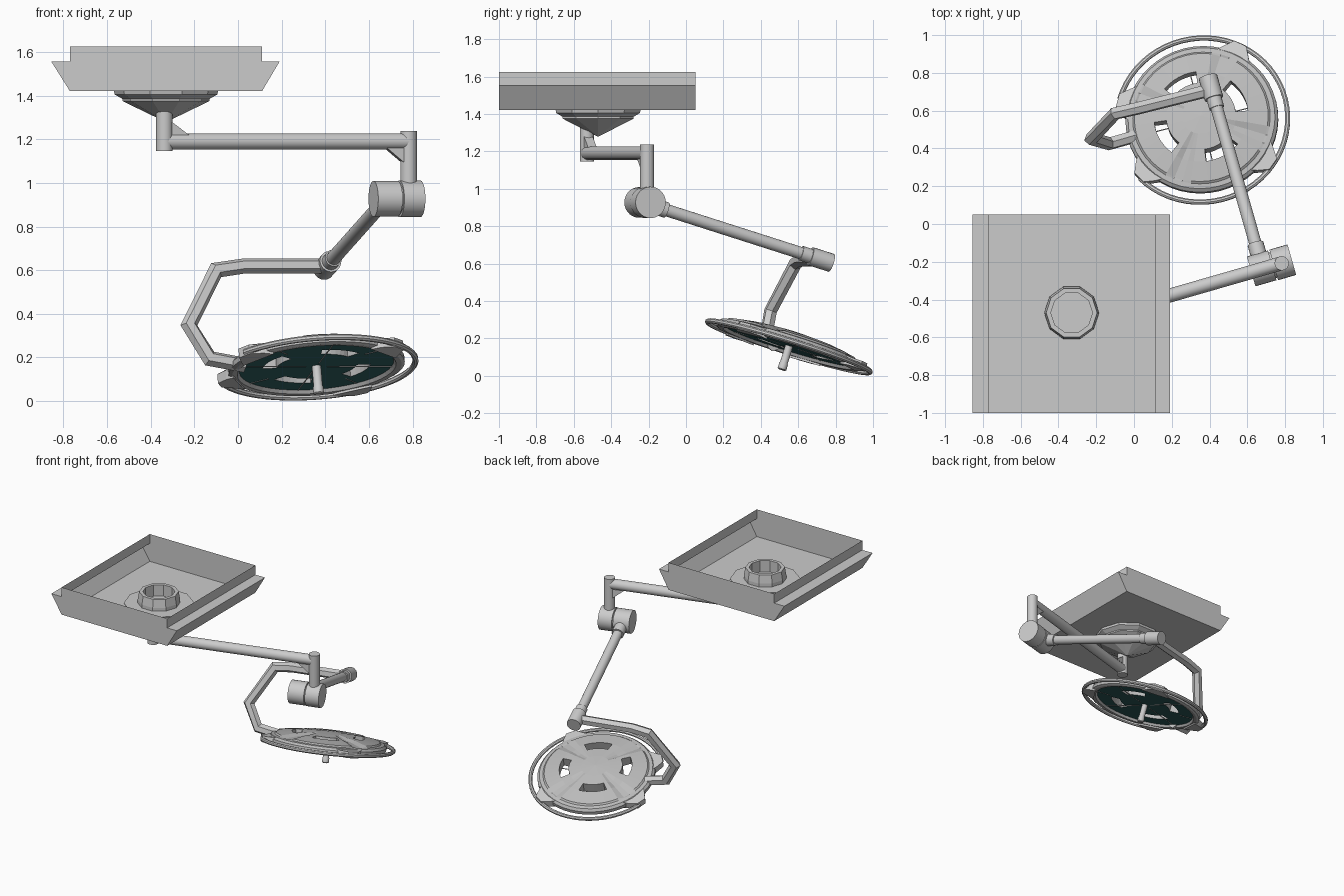
import bpy, bmesh
from math import sin, cos, pi, radians
from mathutils import Vector as V, Matrix

if "Cube" in bpy.data.objects:
    bpy.data.objects.remove(bpy.data.objects["Cube"])


def make(name, verts, faces, smooth=True, mat=None):
    me = bpy.data.meshes.new(name)
    me.from_pydata([tuple(v) for v in verts], [], faces)
    bm = bmesh.new()
    bm.from_mesh(me)
    bmesh.ops.recalc_face_normals(bm, faces=bm.faces)
    bm.to_mesh(me)
    bm.free()
    ob = bpy.data.objects.new(name, me)
    bpy.context.collection.objects.link(ob)
    if mat:
        ob.matrix_world = mat
    if smooth:
        bpy.ops.object.select_all(action='DESELECT')
        ob.select_set(True)
        bpy.context.view_layer.objects.active = ob
        bpy.ops.object.shade_smooth_by_angle(angle=radians(35))
    return ob


def lathe(name, prof, n, mat, cap=True, smooth=True):
    """Spin (radius, height) points about local z."""
    vs = [(r * cos(2 * pi * i / n), r * sin(2 * pi * i / n), z) for r, z in prof for i in range(n)]
    fs = [(k * n + i, k * n + (i + 1) % n, (k + 1) * n + (i + 1) % n, (k + 1) * n + i)
          for k in range(len(prof) - 1) for i in range(n)]
    if cap:
        fs += [tuple(range(n)), tuple(range((len(prof) - 1) * n, len(prof) * n))]
    return make(name, vs, fs, smooth, mat)


def rod(name, a, b, r, n=20):
    a, d = V(a), V(b) - V(a)
    m = Matrix.Translation(a) @ d.to_track_quat('Z', 'Y').to_matrix().to_4x4()
    return lathe(name, [(r, 0), (r, d.length)], n, m)


def sweep(name, pts, r, n, closed=False, mat=None):
    """Bevelled polyline curve turned into a tube mesh."""
    vs, fs, m = [], [], len(pts)
    pts = [V(p) for p in pts]
    for i, p in enumerate(pts):
        t0 = (p - pts[i - 1]).normalized() if i else (pts[1] - p).normalized()
        t1 = (pts[i + 1] - p).normalized() if i < m - 1 else t0
        t = (t0 + t1).normalized()
        ref = V((0, 0, 1)) if mat else V((.25, -.95, .2))
        u = (ref - t * ref.dot(t)).normalized()
        w = t.cross(u)
        k = 1 / max(.6, t.dot(t0))
        vs += [p + r * (u * cos(2 * pi * (j + .5) / n) + k * w * sin(2 * pi * (j + .5) / n)) for j in range(n)]
    fs = [(i * n + j, i * n + (j + 1) % n, (i + 1) * n + (j + 1) % n, (i + 1) * n + j)
          for i in range(m - 1) for j in range(n)]
    fs += [tuple(range(n)), tuple(range((m - 1) * n, m * n))]
    return make(name, vs, fs, True, mat)


def wedge(name, c, a, b, side):
    c, a, b, s = V(c), V(a), V(b), V(side)
    vs = [p + k * s for k in (-1, 1) for p in (c, c + a, c + b)]
    return make(name, vs, [(0, 1, 2), (3, 4, 5), (0, 1, 4, 3), (1, 2, 5, 4), (2, 0, 3, 5)], False)


# Open-topped ceiling tray
prof = [(-.77, 1.625), (-.77, 1.555), (-.855, 1.555), (-.77, 1.42),
        (.11, 1.42), (.19, 1.555), (.11, 1.555), (.11, 1.625)]
n = len(prof)
make("ceiling_tray", [(x, y, z) for y in (-1, .05) for x, z in prof],
     [(i, i + 1, n + i + 1, n + i) for i in range(n - 1)] + [tuple(range(n)), tuple(range(n, 2 * n))], False)

# Ceiling flange, cone and collar inside the tray
hub = Matrix.Translation((-.33, -.47, 0))
lathe("ceiling_flange", [(.24, 1.425), (.235, 1.405), (.2, 1.385), (.2, 1.375), (.004, 1.28)], 10, hub, smooth=False)
lathe("tray_collar", [(.145, 1.42), (.145, 1.45), (.135, 1.51), (.11, 1.51), (.11, 1.425)], 10, hub, False, False)

# Upper arm with its two columns and corner gussets
A, B = V((-.337, -.53, 1.19)), V((.782, -.208, 1.19))
d = (B - A).normalized()
s = V((-d.y, d.x, 0))
rod("ceiling_column", (A.x, A.y, 1.145), (A.x, A.y, 1.345), .038)
rod("upper_arm", A, B, .037)
rod("drop_column", (B.x, B.y, .97), (B.x, B.y, 1.237), .038)
wedge("ceiling_gusset", A + V((0, 0, .03)), d * .11, V((0, 0, .08)), s * .024)
wedge("drop_gusset", B - V((0, 0, .03)), -d * .11, V((0, 0, -.09)), s * .024)

# Two-part elbow drum
C = V((.728, -.22, .927))
rod("elbow_drum_outer", C + d * .012, C + d * .112, .084, 28)
rod("elbow_drum_inner", C - d * .112, C + d * .004, .082, 28)
rod("elbow_pin", C - d * .02, C + d * .03, .07)

# Lower spring arm with collars and wrist joint
P, Q = C - d * .05, V((.408, .72, .622))
e = (Q - P).normalized()
rod("lower_arm", P, Q, .033)
rod("lower_arm_collar_top", P + e * .07, P + e * .14, .043)
rod("lower_arm_collar_end", Q - e * .115, Q - e * .06, .04)
rod("wrist_joint", Q - e * .06, Q + e * .062, .05)

# Bent yoke
sweep("yoke", [(.41, .71, .62), (.02, .612, .618), (-.1, .585, .6), (-.225, .452, .347),
               (-.13, .425, .195), (.03, .47, .165)], .035, 6)

# Light head frame, tilted
Z = V((-.08, .31, 1)).normalized()
X = V((1, 0, .08)).normalized()
Y = Z.cross(X)
head = Matrix.Translation((.36, .55, .155)) @ Matrix((X, Y, Z)).transposed().to_4x4()

# Domed head with four through slots, built as a polar grid
N = 48
radii = [.004, .1, .185, .25, .355, .365, .39, .405]
top = [.085, .08, .072, .066, .048, .038, .034, .018]
bot = [.004, .004, .004, .004, .004, -.012, -.014, -.006]
R = len(radii)


def ang(j):
    return 2 * pi * j / N


def slot(k, j):
    return k == 2 and (j - 1) % 12 < 6


def groove(k, j):
    return .014 if k in (2, 3, 4) and (j + 3) % 12 in (0, 1) else 0


vs = [(r * cos(ang(j)), r * sin(ang(j)), h[k] - (groove(k, j) if h is top else 0))
      for h in (top, bot) for k, r in enumerate(radii) for j in range(N)]


def ix(s, k, j):
    return s * R * N + k * N + j % N


upper, lower, glass, edges = [], [], [], {}
for k in range(R - 1):
    for j in range(N):
        if slot(k, j):
            continue
        ring = [(k, j), (k, j + 1), (k + 1, j + 1), (k + 1, j)]
        upper.append(tuple(ix(0, *c) for c in ring))
        (glass if k < 4 else lower).append(tuple(ix(1, *c) for c in ring))
        for a, b in zip(ring, ring[1:] + ring[:1]):
            key = frozenset(((a[0], a[1] % N), (b[0], b[1] % N)))
            edges.setdefault(key, []).append((a, b))
walls = [(ix(0, *a), ix(0, *b), ix(1, *b), ix(1, *a)) for es in edges.values() if len(es) == 1
         for a, b in es if a[0] + b[0] > 0]
caps = [tuple(range(N)), tuple(range(R * N, R * N + N))]
shell = make("light_head", vs, upper + lower + glass + walls + caps, False, head)
grey = bpy.data.materials.new("housing_grey")
grey.diffuse_color = (.5, .5, .5, 1)
grey.use_nodes = True
grey.node_tree.nodes["Principled BSDF"].inputs["Base Color"].default_value = grey.diffuse_color
teal = bpy.data.materials.new("lens_teal")
teal.diffuse_color = (.03, .13, .13, 1)
teal.use_nodes = True
teal.node_tree.nodes["Principled BSDF"].inputs["Base Color"].default_value = teal.diffuse_color
shell.data.materials.append(grey)
shell.data.materials.append(teal)
nu, ng = len(upper) + len(lower), len(glass)
for p in shell.data.polygons[nu:nu + ng]:
    p.material_index = 1

# Raised seams between the lens panels
for a in range(8):
    t = radians(15 + 45 * a)
    u = V((cos(t), sin(t), 0))
    lo, hi = (u * .05, u * .36) if a % 2 == 0 else (u * .26, u * .36)
    rod("lens_seam", head @ (lo + V((0, 0, .004))), head @ (hi + V((0, 0, .004))), .003, 6)

# Rail around the head, open where the yoke joins
rail = [(.455 * cos(radians(t)), .455 * sin(radians(t)), 0) for t in range(-135, 168, 6)]
sweep("hand_rail", rail, .014, 8, mat=head)

# Rail lugs
for a in (65, 167, -33, -135):
    m = head @ Matrix.Rotation(radians(a), 4, 'Z')
    outline = [(.37, -.1), (.41, -.075), (.46, -.035), (.46, .035), (.41, .075), (.37, .1)]
    q = len(outline)
    make("rail_lug", [(x, y, z if x > .4 else z * 1.3) for z in (-.018, .026) for x, y in outline],
         [tuple(range(q)), tuple(range(q, 2 * q))] +
         [(i, (i + 1) % q, q + (i + 1) % q, q + i) for i in range(q)], False, m)

# Central sterile grip
lathe("centre_grip", [(.021, .01), (.021, -.09), (.024, -.095), (.024, -.125), (.018, -.13)], 16, head)
